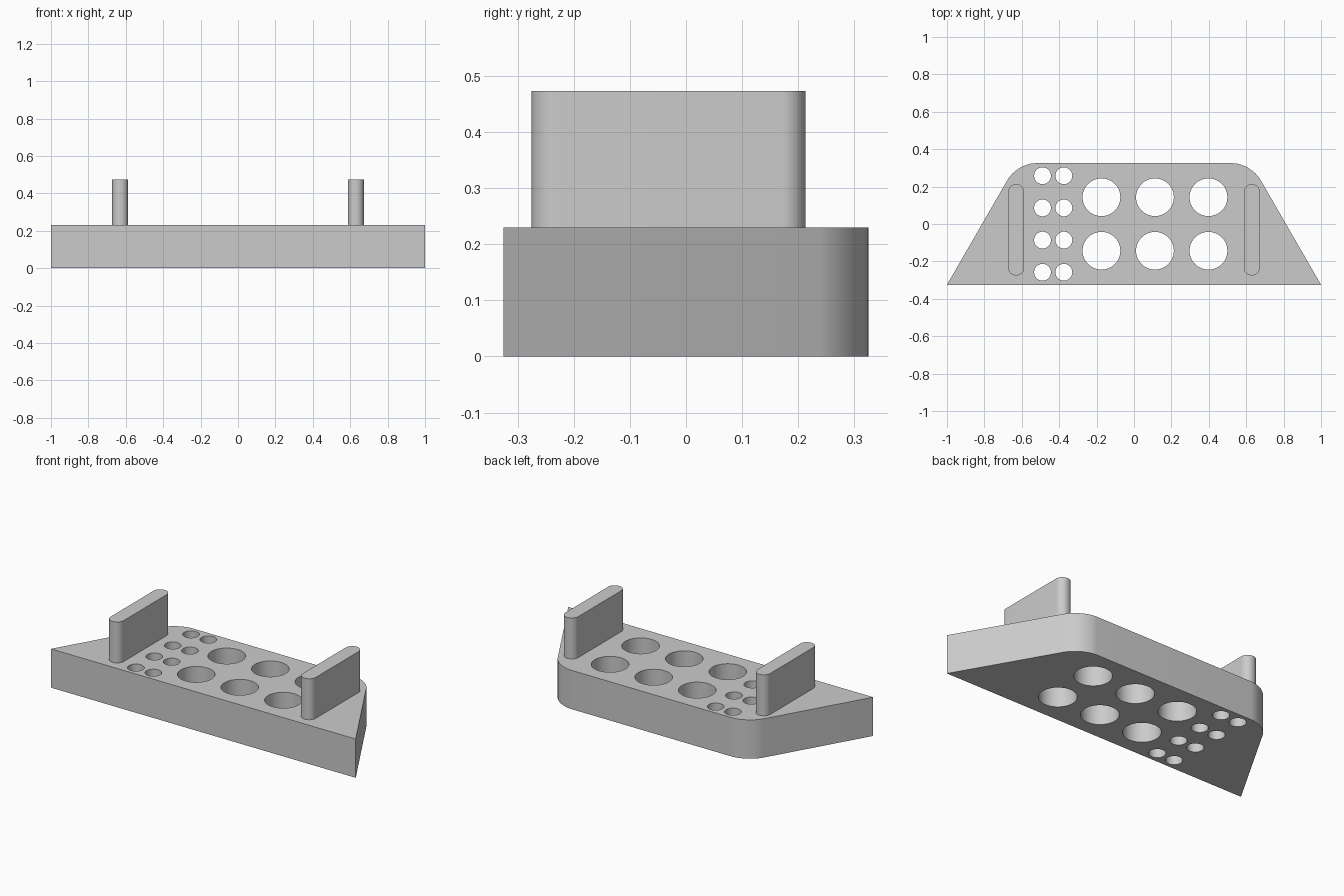
import bpy
import bmesh
from math import radians
from mathutils import Matrix

default = bpy.data.objects.get("Cube")
if default:
    bpy.data.objects.remove(default, do_unlink=True)

PLATE_TOP = 0.23
HANDLE_TOP = 0.473

grey = bpy.data.materials.new("plain_grey")
grey.use_nodes = True
GREY = (0.6, 0.6, 0.6, 1)
grey.diffuse_color = GREY
grey.node_tree.nodes["Principled BSDF"].inputs["Base Color"].default_value = GREY


def make_object(name, bm):
    bmesh.ops.recalc_face_normals(bm, faces=bm.faces)
    mesh = bpy.data.meshes.new(name)
    bm.to_mesh(mesh)
    bm.free()
    mesh.materials.append(grey)
    obj = bpy.data.objects.new(name, mesh)
    bpy.context.collection.objects.link(obj)
    return obj


def prism(name, outline, z0, z1, rounded, radius):
    """Extrude an outline upward and round the chosen vertical edges."""
    bm = bmesh.new()
    base = bm.faces.new([bm.verts.new((x, y, z0)) for x, y in outline])
    new = bmesh.ops.extrude_face_region(bm, geom=[base])["geom"]
    top = [v for v in new if isinstance(v, bmesh.types.BMVert)]
    bmesh.ops.translate(bm, verts=top, vec=(0, 0, z1 - z0))
    edges = [e for e in bm.edges
             if abs(e.verts[0].co.z - e.verts[1].co.z) > 0.01
             and rounded(e.verts[0].co)]
    bmesh.ops.bevel(bm, geom=edges, offset=radius, offset_type='OFFSET',
                    segments=12, profile=0.5, affect='EDGES')
    return make_object(name, bm)


def smooth(obj):
    bpy.ops.object.select_all(action='DESELECT')
    obj.select_set(True)
    bpy.context.view_layer.objects.active = obj
    bpy.ops.object.shade_smooth_by_angle(angle=radians(30))


# Trapezoid plate with rounded rear corners
plate = prism("base_plate",
              [(-1, -0.325), (1, -0.325), (0.625, 0.325), (-0.625, 0.325)],
              0, PLATE_TOP, lambda co: co.y > 0, 0.1)

# Round through holes: six large, eight small
holes = [(x, y, 0.101) for x in (-0.174, 0.112, 0.398) for y in (-0.143, 0.143)]
holes += [(x, y, 0.045) for x in (-0.489, -0.375)
          for y in (-0.258, -0.086, 0.086, 0.258)]
bm = bmesh.new()
for x, y, r in holes:
    bmesh.ops.create_cone(bm, cap_ends=True, segments=48, radius1=r, radius2=r,
                          depth=1, matrix=Matrix.Translation((x, y, 0.1)))
cutter = make_object("hole_cutter", bm)
cutter.hide_render = True

cut = plate.modifiers.new("holes", 'BOOLEAN')
cut.operation = 'DIFFERENCE'
cut.solver = 'EXACT'
cut.object = cutter
bpy.context.view_layer.objects.active = plate
bpy.ops.object.modifier_apply(modifier=cut.name)
bpy.data.objects.remove(cutter, do_unlink=True)
smooth(plate)

# Upright handles with rounded ends, slightly sunk into the plate
for side, name in ((1, "left_handle"), (-1, "right_handle")):
    x0, x1 = side * 0.63 - 0.043, side * 0.63 + 0.043
    handle = prism(name, [(x0, -0.275), (x1, -0.275), (x1, 0.213), (x0, 0.213)],
                   PLATE_TOP - 0.01, HANDLE_TOP, lambda co: True, 0.042)
    smooth(handle)
